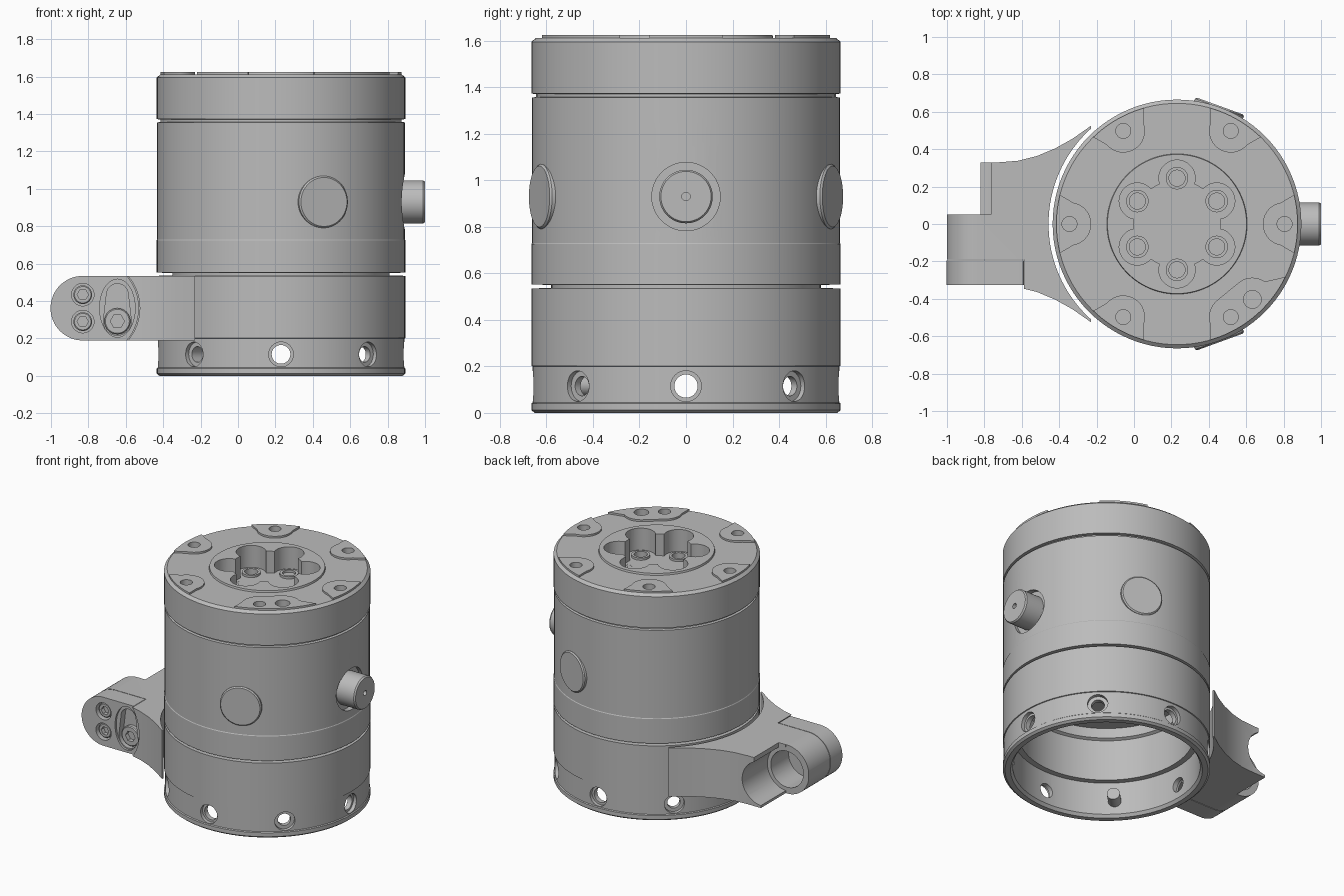
import bpy, bmesh
from math import sin, cos, pi, radians
from mathutils import Vector, Matrix

if "Cube" in bpy.data.objects:
    bpy.data.objects.remove(bpy.data.objects["Cube"])

grey = bpy.data.materials.new("machined grey")
grey.use_nodes = True
grey.diffuse_color = (0.5, 0.5, 0.5, 1)
grey.node_tree.nodes["Principled BSDF"].inputs["Base Color"].default_value = (0.5, 0.5, 0.5, 1)

CX = 0.23          # axis of the round housing
R = 0.665          # housing radius
PORT_Z = 0.93      # height of connector and side covers
BORE_X, BORE_Z = -0.83, 0.362


def finish(name, bm):
    bmesh.ops.remove_doubles(bm, verts=bm.verts, dist=1e-5)
    bmesh.ops.recalc_face_normals(bm, faces=bm.faces)
    mesh = bpy.data.meshes.new(name)
    bm.to_mesh(mesh)
    bm.free()
    mesh.materials.append(grey)
    ob = bpy.data.objects.new(name, mesh)
    bpy.context.collection.objects.link(ob)
    return ob


def lathe(name, profile, base, axis, steps=96):
    """Spin (radius, height) points about an axis through base."""
    bm = bmesh.new()
    verts = [bm.verts.new((r, 0, h)) for r, h in profile]
    edges = [bm.edges.new(p) for p in zip(verts, verts[1:])]
    bmesh.ops.spin(bm, geom=verts + edges, cent=(0, 0, 0), axis=(0, 0, 1),
                   angle=2 * pi, steps=steps, use_duplicate=False)
    turn = Vector((0, 0, 1)).rotation_difference(Vector(axis)).to_matrix().to_4x4()
    bm.transform(Matrix.Translation(base) @ turn)
    return finish(name, bm)


def rod(name, r, base, axis, length, steps=48, bevel=0):
    return lathe(name, [(0, 0), (r, 0), (r, length - bevel), (r - bevel, length), (0, length)],
                 base, axis, steps)


def prism(name, points, offset):
    """Extrude a closed outline of 3D points."""
    bm = bmesh.new()
    face = bm.faces.new([bm.verts.new(p) for p in points])
    new = bmesh.ops.extrude_face_region(bm, geom=[face])["geom"]
    bmesh.ops.translate(bm, vec=offset, verts=[v for v in new if isinstance(v, bmesh.types.BMVert)])
    return finish(name, bm)


def combine(ob, other, mode="DIFFERENCE"):
    mod = ob.modifiers.new("cut", "BOOLEAN")
    mod.operation, mod.object, mod.solver = mode, other, "EXACT"
    bpy.context.view_layer.objects.active = ob
    bpy.ops.object.modifier_apply(modifier=mod.name)
    bpy.data.objects.remove(other)


def arc(cx, cy, r, a0, a1, n=24):
    return [(cx + r * cos(radians(a0 + (a1 - a0) * i / n)),
             cy + r * sin(radians(a0 + (a1 - a0) * i / n))) for i in range(n + 1)]


def block(name, lo, hi):
    (x0, y0, z0), (x1, y1, z1) = lo, hi
    return prism(name, [(x0, y0, z0), (x1, y0, z0), (x1, y1, z0), (x0, y1, z0)], (0, 0, z1 - z0))


def ring_point(a, r, z=0):
    return Vector((CX + r * cos(a), r * sin(a), z))


UP = (0, 0, 1)
# Housing: hollow base ring, motor barrel and top cap in one turned profile
housing = lathe("housing", [
    (0, 0.62), (0.54, 0.62), (0.54, 0.55), (0.56, 0.54), (0.56, 0.25), (0.6, 0.25),
    (0.6, 0.02), (0.615, 0), (0.65, 0), (R, 0.012), (R, 0.04), (0.659, 0.045),
    (0.659, 0.2), (R, 0.202), (R, 0.535), (0.58, 0.537), (0.58, 0.55), (R, 0.552),
    (R, 0.725), (0.662, 0.73), (0.662, 1.355), (0.645, 1.358), (0.645, 1.37),
    (R, 1.373), (R, 1.595), (0.645, 1.612), (0.375, 1.612), (0.372, 1.625),
    (0.232, 1.625), (0.232, 1.47), (0, 1.47)], (CX, 0, 0), UP)

# Six lobes with bolt seats around the central recess
for k in range(6):
    a = radians(30 + 60 * k)
    combine(housing, rod("cutter", 0.097, ring_point(a, 0.245, 1.469), UP, 0.3))
    combine(housing, rod("cutter", 0.045, ring_point(a, 0.245, 1.4), UP, 0.2, 24))
    lathe("bolt_seat", [(0.043, 0), (0.06, 0), (0.06, 0.02), (0.043, 0.02), (0.043, 0)],
          ring_point(a, 0.245, 1.465), UP, 32)

# Eight radial counterbored holes in the base ring
for k in range(8):
    a = radians(45 * k)
    out = (cos(a), sin(a), 0)
    combine(housing, rod("cutter", 0.066, ring_point(a, 0.632, 0.115), out, 0.1, 32))
    combine(housing, rod("cutter", 0.05 if k % 2 == 0 else 0.042,
                         ring_point(a, 0.5, 0.115), out, 0.2, 32))

# Connector pocket
combine(housing, rod("cutter", 0.147, (CX + 0.625, 0, PORT_Z), (1, 0, 0), 0.2))

# Raised mounting pads on the cap, each with a blind hole
for k in range(6):
    a = 60 * k
    c = ring_point(radians(a), 0.575)
    wide = 20 if k == 5 else 0
    rim = arc(CX, 0, 0.645, a - 14, a + 14 + wide, 16)
    inner = arc(c.x, c.y, 0.116, a + 100, a + 260, 20)
    if wide:
        c2 = ring_point(radians(-45), 0.57)
        inner = arc(c2.x, c2.y, 0.116, a + 115, a + 190, 10) + arc(c.x, c.y, 0.116, a + 190, a + 260, 10)
    pad = prism("mounting_pad", [(x, y, 1.605) for x, y in rim + inner], (0, 0, 0.02))
    spots = [(c, 0.04)] + ([(c2, 0.048)] if wide else [])
    for p, r in spots:
        for target in (pad, housing):
            combine(target, rod("cutter", r, (p.x, p.y, 1.53), UP, 0.2, 24))

# Round side covers and the connector
for side in (-1, 1):
    a = radians(70 * side)
    out = (cos(a), sin(a), 0)
    rod("side_cover", 0.139, ring_point(a, 0.6, PORT_Z), out, 0.071, 64, 0.008)
lathe("connector", [(0, 0), (0.13, 0), (0.13, 0.03), (0.115, 0.035), (0.115, 0.18), (0.108, 0.19),
                    (0.018, 0.19), (0.018, 0.165), (0, 0.165)],
      (CX + 0.58, 0, PORT_Z), (1, 0, 0), 64)

# Clamp arm: plan outline with a curved saddle and concave flanks
flank = [(-0.23, 0.525), (-0.33, 0.455), (-0.42, 0.405), (-0.52, 0.363), (-0.62, 0.338), (-0.72, 0.33)]
plan = [(x, -y) for x, y in flank[::-1]] + arc(CX, 0, 0.687, 228, 132, 40) + flank
plan += [(-0.82, 0.33), (-0.82, 0.05), (-1, 0.05), (-1, -0.325)]
arm = prism("clamp_arm", [(x, y, 0.19) for x, y in plan], (0, 0, 0.345))


def rounded_end(right, y, depth, name):
    pts = arc(BORE_X, BORE_Z, 0.1725, 90, 270, 32) + right
    return prism(name, [(x, y, z) for x, z in pts], (0, depth, 0))


combine(arm, rounded_end([(0.2, 0.1895), (0.2, 0.5345)], -0.6, 1.2, "cutter"), "INTERSECT")
# Separate front jaw sits in a pocket of the arm
bulge = arc(-0.79, BORE_Z, 0.265, -40.6, 40.6, 16)
combine(arm, rounded_end([(-0.589, 0.18)] + bulge + [(-0.589, 0.55)], -0.4, 0.21, "cutter"))
combine(arm, block("cutter", (-1.1, -0.4, 0.1), (-0.83, -0.19, 0.6)))
combine(arm, rod("cutter", 0.128, (BORE_X, -0.15, BORE_Z), (0, 1, 0), 0.6))
combine(arm, rod("cutter", 0.155, (BORE_X, 0.05, BORE_Z), (0, 1, 0), 0.5))
combine(arm, block("cutter", (-0.9, 0.051, BORE_Z), (-0.765, 0.5, 0.7)))

edge = arc(-0.795, BORE_Z, 0.265, -40.6, 40.6, 16)
jaw = rounded_end(edge, -0.325, 0.131, "front_jaw")


def oval(w, h, y, depth):
    pts = [(-0.645 + w * cos(t * pi / 20), y, BORE_Z + h * sin(t * pi / 20)) for t in range(40)]
    return prism("cutter", pts, (0, depth, 0))


# Oval recess with a deeper slot, and two screw counterbores
combine(jaw, oval(0.095, 0.155, -0.4, 0.09))
slot = arc(-0.645, 0.435, 0.058, 0, 180, 12) + arc(-0.645, 0.292, 0.075, 180, 360, 12)
combine(jaw, prism("cutter", [(x, -0.4, z) for x, z in slot], (0, 0.14, 0)))
for z in (0.434, 0.29):
    combine(jaw, rod("cutter", 0.06, (BORE_X, -0.4, z), (0, 1, 0), 0.13, 32))


def screw(name, x, y, z, r, socket, sides):
    head = rod(name, r, (x, y + 0.08, z), (0, -1, 0), 0.08, 32, 0.006)
    combine(head, rod("cutter", socket, (x, y - 0.05, z), (0, 1, 0), 0.08, sides))


for z in (0.434, 0.29):
    screw("jaw_screw", BORE_X, -0.31, z, 0.05, 0.03, 6)
screw("clamp_bolt", -0.645, -0.29, 0.292, 0.07, 0.038, 6)

# Crisp smooth shading on everything
for ob in bpy.context.scene.objects:
    ob.select_set(ob.type == "MESH")
bpy.context.view_layer.objects.active = housing
bpy.ops.object.shade_smooth_by_angle(angle=radians(30))
